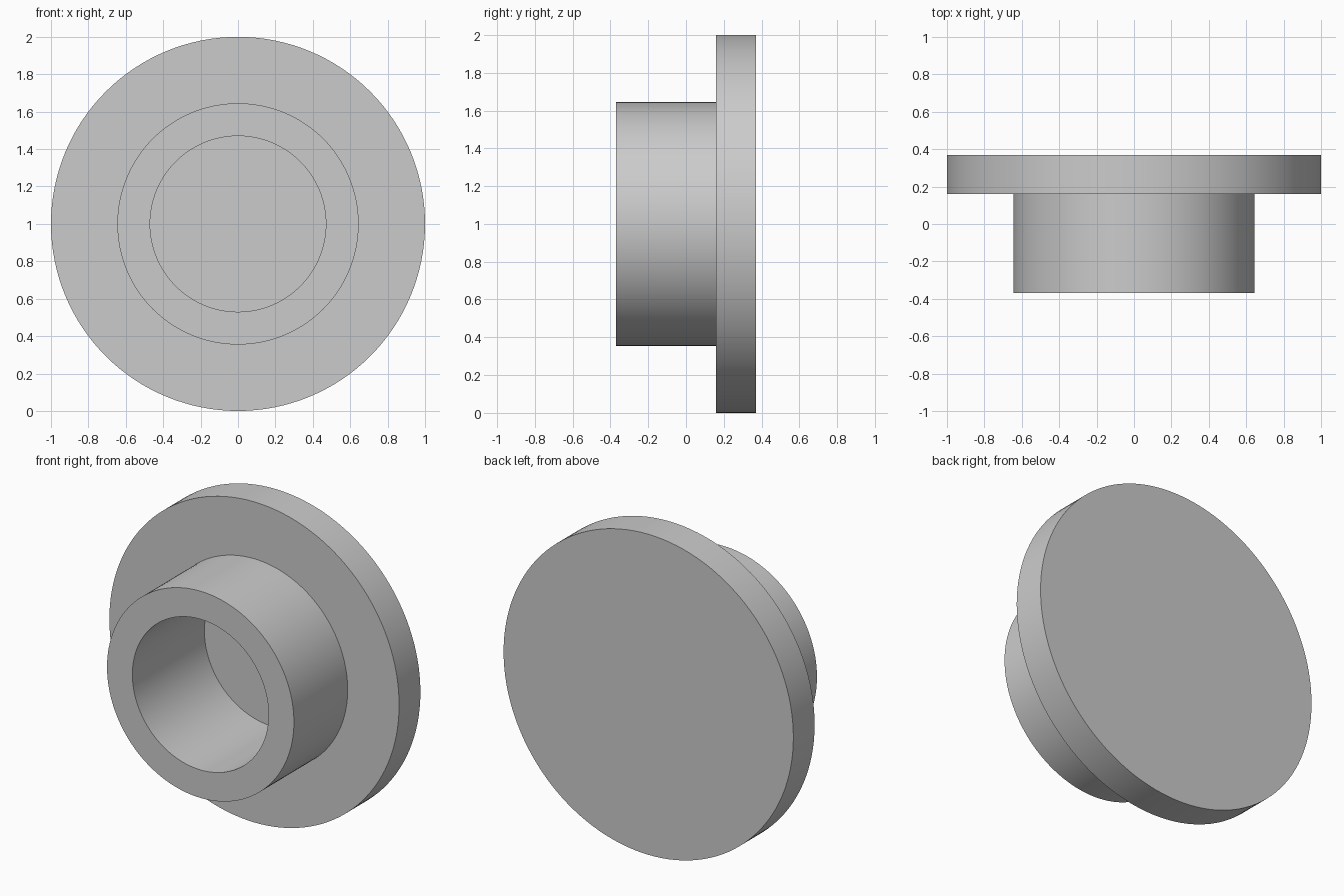
import bpy, bmesh, math
from mathutils import Matrix, Vector

cube = bpy.data.objects.get("Cube")
if cube:
    bpy.data.objects.remove(cube, do_unlink=True)

# Plain grey material
grey = bpy.data.materials.new("plain_grey")
grey.use_nodes = True
colour = (0.6, 0.6, 0.6, 1)
grey.diffuse_color = colour
grey.node_tree.nodes["Principled BSDF"].inputs["Base Color"].default_value = colour

SEGMENTS = 128
FRONT, STEP, FLOOR, BACK = -0.37, 0.16, 0.34, 0.37
FLANGE_R, HUB_R, BORE_R = 1.0, 0.645, 0.47

# Half section (radius, y), from the bore floor round to the back centre
profile = [(BORE_R, FLOOR), (BORE_R, FRONT), (HUB_R, FRONT),
           (HUB_R, STEP), (FLANGE_R, STEP), (FLANGE_R, BACK)]

# Turn the section about the y axis
bm = bmesh.new()
rings = []
for r, y in profile:
    ring = []
    for i in range(SEGMENTS):
        a = 2 * math.pi * i / SEGMENTS
        ring.append(bm.verts.new((r * math.cos(a), y, 1 + r * math.sin(a))))
    rings.append(ring)
for a, b in zip(rings, rings[1:]):
    for i in range(SEGMENTS):
        j = (i + 1) % SEGMENTS
        bm.faces.new((a[i], a[j], b[j], b[i]))

# Bore floor and back disc
bm.faces.new(rings[0])
bm.faces.new(rings[-1])
bmesh.ops.recalc_face_normals(bm, faces=bm.faces)

mesh = bpy.data.meshes.new("flanged_cap")
bm.to_mesh(mesh)
bm.free()
mesh.materials.append(grey)
cap = bpy.data.objects.new("flanged_cap", mesh)
bpy.context.collection.objects.link(cap)

# Smooth round walls, sharp rims
bpy.ops.object.select_all(action="DESELECT")
cap.select_set(True)
bpy.context.view_layer.objects.active = cap
bpy.ops.object.shade_smooth_by_angle(angle=math.radians(30))
